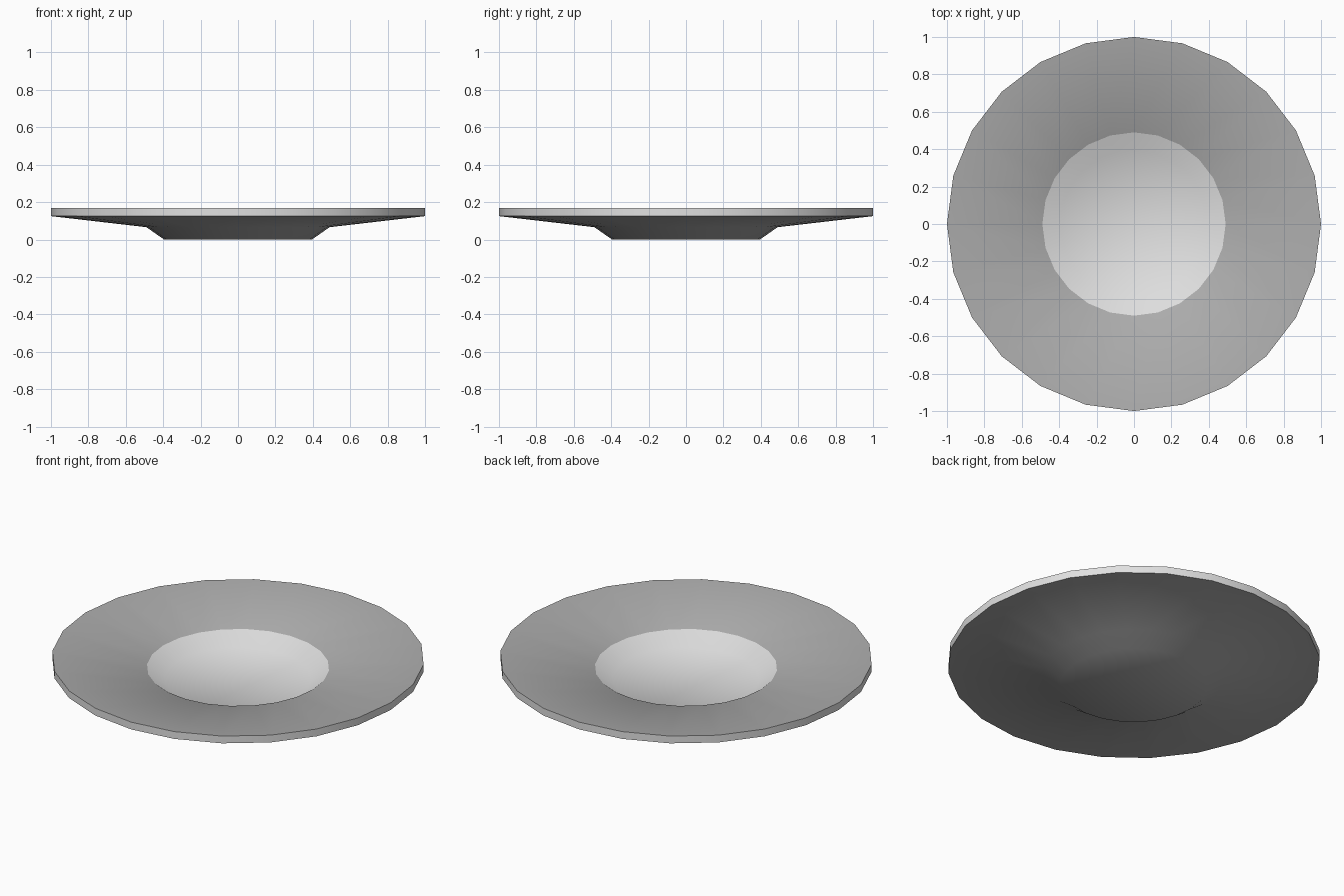
import bpy, bmesh, math

if "Cube" in bpy.data.objects:
    bpy.data.objects.remove(bpy.data.objects["Cube"])

SIDES = 24


def material(name, value):
    m = bpy.data.materials.new(name)
    m.diffuse_color = (value, value, value, 1.0)
    m.use_nodes = True
    m.node_tree.nodes["Principled BSDF"].inputs["Base Color"].default_value = m.diffuse_color
    return m


# Lathe profile (radius, height): foot, underside, rim edge, brim, well
PROFILE = [(0.395, 0.0), (0.49, 0.066), (1.0, 0.125),
           (1.0, 0.168), (0.49, 0.11), (0.395, 0.045)]
# Colour of each band between neighbouring profile points (0 grey, 1 light)
BANDS = [0, 0, 1, 0, 1]

bm = bmesh.new()
rings = [[bm.verts.new((r * math.cos(2 * math.pi * i / SIDES),
                        r * math.sin(2 * math.pi * i / SIDES), z))
          for i in range(SIDES)] for r, z in PROFILE]

# Bands of the plate
for lower, upper, colour in zip(rings, rings[1:], BANDS):
    for i in range(SIDES):
        j = (i + 1) % SIDES
        bm.faces.new((lower[i], lower[j], upper[j], upper[i])).material_index = colour

# Foot underside and well floor
bm.faces.new(rings[0][::-1]).material_index = 0
bm.faces.new(rings[-1]).material_index = 1

# Smooth shading with a crisp rim edge
bm.normal_update()
for f in bm.faces:
    f.smooth = True
for e in bm.edges:
    e.smooth = e.calc_face_angle() < math.radians(50)

mesh = bpy.data.meshes.new("plate")
bm.to_mesh(mesh)
bm.free()
mesh.materials.append(material("mid grey", 0.42))
mesh.materials.append(material("light grey", 0.75))
plate = bpy.data.objects.new("plate", mesh)
bpy.context.collection.objects.link(plate)
